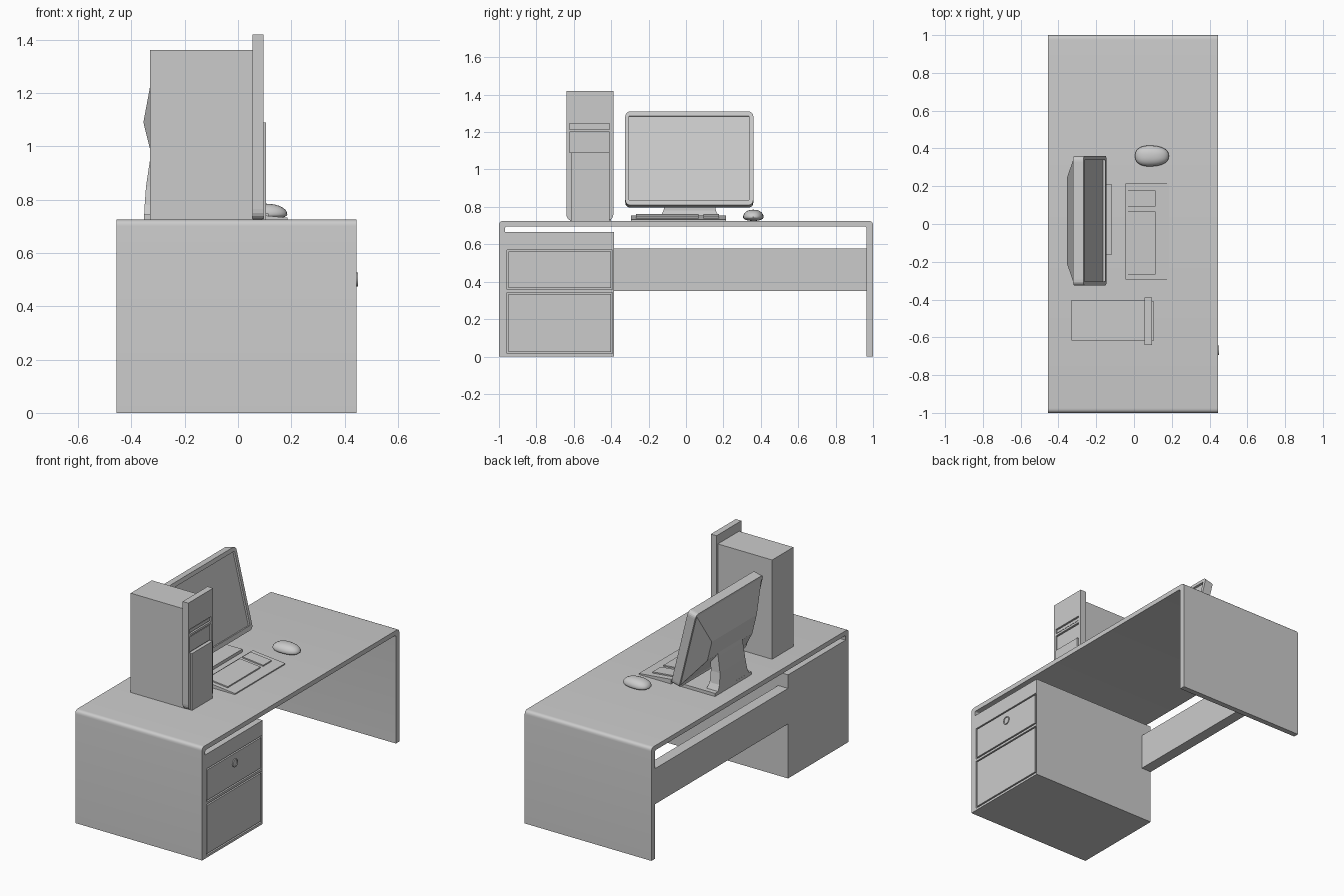
import bpy, bmesh, math
from mathutils import Vector

if "Cube" in bpy.data.objects:
    bpy.data.objects.remove(bpy.data.objects["Cube"])


def finish(name, bm, smooth=False):
    bmesh.ops.recalc_face_normals(bm, faces=bm.faces)
    me = bpy.data.meshes.new(name)
    bm.to_mesh(me)
    bm.free()
    ob = bpy.data.objects.new(name, me)
    bpy.context.collection.objects.link(ob)
    if smooth:
        select(ob)
        bpy.ops.object.shade_smooth_by_angle(angle=math.radians(35))
    return ob


def select(ob):
    bpy.ops.object.select_all(action='DESELECT')
    ob.select_set(True)
    bpy.context.view_layer.objects.active = ob


def loft(name, rings, smooth=False):
    """Skin a list of equal-length vertex rings and cap both ends."""
    bm = bmesh.new()
    rows = [[bm.verts.new(p) for p in r] for r in rings]
    n = len(rows[0])
    for a, b in zip(rows, rows[1:]):
        for i in range(n):
            bm.faces.new((a[i], a[(i + 1) % n], b[(i + 1) % n], b[i]))
    bm.faces.new(rows[0])
    bm.faces.new(rows[-1])
    return finish(name, bm, smooth)


def prism_x(name, pts, x0, x1, smooth=False):
    return loft(name, [[(x, p[0], p[1]) for p in pts] for x in (x0, x1)], smooth)


def prism_y(name, pts, y0, y1):
    return loft(name, [[(p[0], y, p[1]) for p in pts] for y in (y0, y1)])


def rect(a0, a1, b0, b1):
    return [(a0, b0), (a1, b0), (a1, b1), (a0, b1)]


def box(name, x, y, z):
    return prism_x(name, rect(*y, *z), *x)


def rounded(pts, seg=5):
    """Fillet each (a, b, radius) corner of a polygon."""
    out = []
    for i, (a, b, r) in enumerate(pts):
        p = Vector((a, b))
        if r == 0:
            out.append(p)
            continue
        s = p + (Vector(pts[i - 1][:2]) - p).normalized() * r
        e = p + (Vector(pts[(i + 1) % len(pts)][:2]) - p).normalized() * r
        k = [t / seg for t in range(seg + 1)]
        out += [s * (1 - t) ** 2 + p * (2 * t * (1 - t)) * 1.0 + e * t * t for t in k]
    return out


def pocket(ob, x, y, z):
    """Cut a rectangular recess."""
    c = box("cutter", x, y, z)
    m = ob.modifiers.new("cut", 'BOOLEAN')
    m.operation, m.object, m.solver = 'DIFFERENCE', c, 'EXACT'
    select(ob)
    bpy.ops.object.modifier_apply(modifier=m.name)
    bpy.data.objects.remove(c)


TOP = 0.725
XB, XF = -0.455, 0.445

# Desk: folded frame of top and two side panels
prism_x("desk_frame", rounded([
    (-1, 0, 0), (-1, TOP, 0.025), (1, TOP, 0.025), (1, 0, 0),
    (0.965, 0, 0), (0.965, 0.695, 0.012), (-0.968, 0.695, 0.012), (-0.968, 0, 0)]),
    XB, XF, True)
box("modesty_panel", (XB, -0.385), (-0.39, 0.97), (0.35, 0.578))

# Drawer cabinet with grooved drawer fronts
cabinet = box("drawer_cabinet", (XB, XF), (-0.97, -0.385), (0, 0.665))
# widened lower left stile is shared with the side panel, so drawers start just inside it
for name, z0, z1 in (("lower_drawer", 0.015, 0.342), ("upper_drawer", 0.357, 0.57)):
    pocket(cabinet, (XF - 0.012, 0.5), (-0.957, -0.393), (z0, z1))
    box(name, (XF - 0.014, XF), (-0.948, -0.402), (z0 + 0.009, z1 - 0.009))

# Drawer lock with sunken centre
c = [(math.cos(i * math.tau / 20), math.sin(i * math.tau / 20)) for i in range(20)]
loft("drawer_lock", [[(x, -0.668 + r * a, 0.5 + r * b) for a, b in c]
     for x, r in ((0.44, 0.026), (0.451, 0.026), (0.451, 0.02), (0.447, 0.02))])

# Computer tower
box("tower_case", (-0.33, 0.056), (-0.617, -0.402), (TOP, 1.362))
front = prism_x("tower_front", rounded([
    (-0.64, TOP, 0.04), (-0.64, 1.42, 0), (-0.388, 1.42, 0), (-0.388, TOP, 0.04)]),
    0.055, 0.095)
YB = (-0.622, -0.409)
pocket(front, (0.083, 0.2), YB, (1.214, 1.246))
pocket(front, (0.083, 0.2), YB, (1.09, 1.2))
box("tower_slot_cover", (0.08, 0.09), (-0.616, -0.415), (1.22, 1.24))
box("tower_drive_cover", (0.08, 0.09), (-0.616, -0.415), (1.097, 1.193))
box("tower_lower_panel", (0.09, 0.105), (-0.616, -0.409), (TOP, 1.09))

# Monitor, modelled upright then tilted back
shell = prism_x("monitor_shell", rounded([
    (-0.325, 0, 0.03), (0.36, 0, 0.03), (0.36, 0.515, 0.03), (-0.325, 0.515, 0.03)]),
    -0.057, 0)
pocket(shell, (-0.012, 0.1), (-0.305, 0.338), (0.028, 0.489))
bulge = loft("monitor_back", [
    [(-0.055, y, z) for y, z in rect(-0.315, 0.35, 0.012, 0.503)],
    [(-0.137, y, z) for y, z in rect(-0.21, 0.245, 0.19, 0.322)]])
for ob in (shell, bulge):
    ob.location = (-0.145, 0, 0.81)
    ob.rotation_euler.y = -math.radians(13.8)

# Monitor stand
box("stand_base", (-0.352, -0.116), (-0.161, 0.209), (TOP, 0.745))
loft("stand_neck", [[(x, 0.02 + y, z) for x, y in rect(xb, xf, -w, w)] for z, xb, xf, w in (
    (0.74, -0.352, -0.27, 0.16), (0.78, -0.35, -0.28, 0.14), (0.85, -0.345, -0.28, 0.128),
    (0.95, -0.33, -0.275, 0.125), (1.0, -0.322, -0.26, 0.125))])


# Keyboard wedge with raised key blocks
def slope(x):
    return 0.755 - (x + 0.045) * 0.1


def wedge(name, x0, x1, y0, y1, z0, rise):
    prism_y(name, [(x0, z0), (x1, z0), (x1, slope(x1) + rise), (x0, slope(x0) + rise)], y0, y1)


wedge("keyboard_body", -0.045, 0.185, -0.294, 0.214, TOP, 0)
wedge("main_keys", -0.033, 0.114, -0.267, 0.066, 0.73, 0.008)
wedge("number_keys", -0.033, 0.114, 0.093, 0.177, 0.73, 0.008)

# Mouse: flattened boxy dome
bm = bmesh.new()
bmesh.ops.create_uvsphere(bm, u_segments=24, v_segments=14, radius=1)
for v in bm.verts:
    x, y, z = v.co
    sx, sy = (math.copysign(abs(t) ** 0.85, t) for t in (x, y))
    v.co = (0.095 + 0.09 * sx, 0.36 + 0.055 * sy * (1 - 0.08 * sx),
            0.745 + (0.04 if z > 0 else 0.02) * z)
finish("mouse", bm, True)
